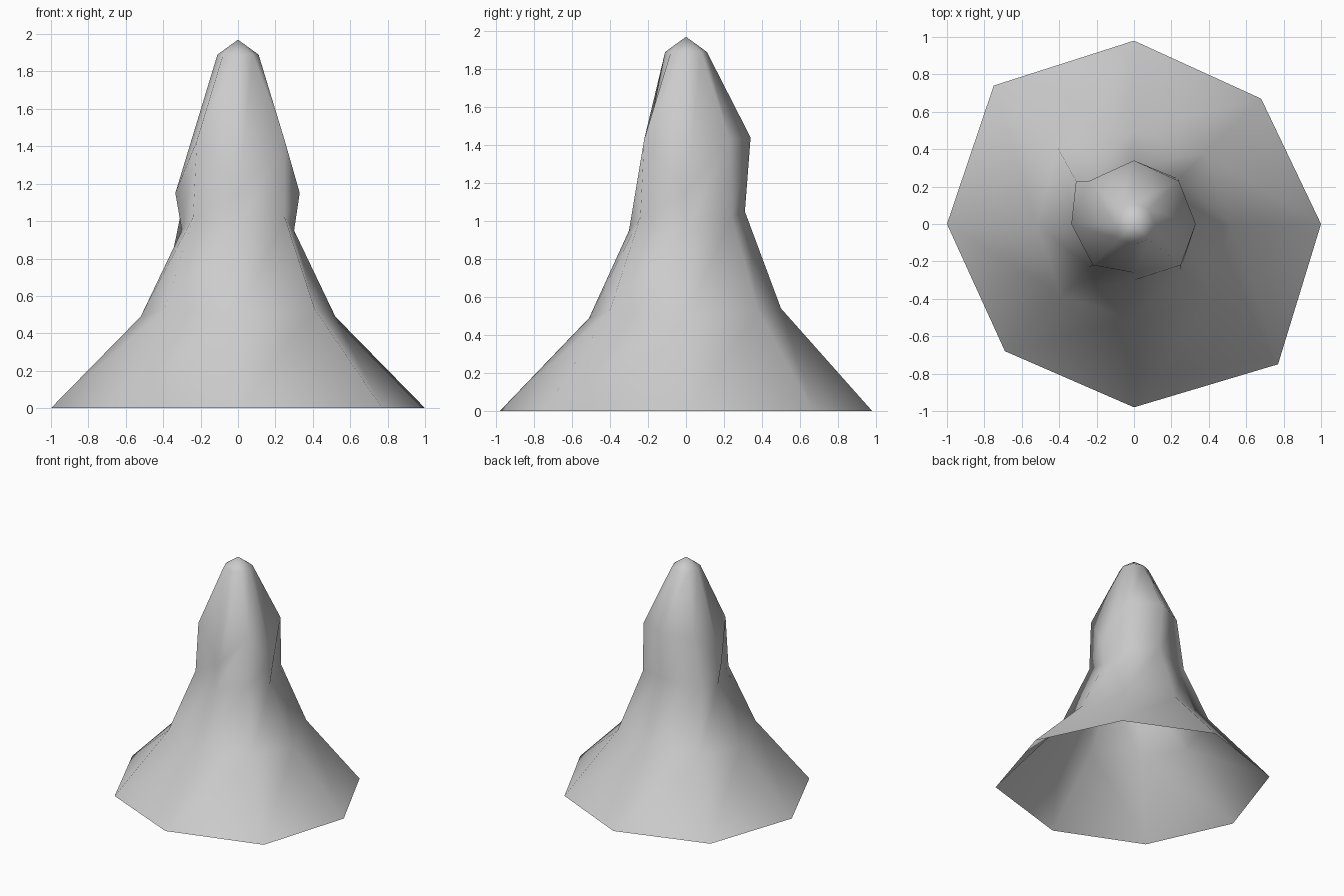
import bpy

if "Cube" in bpy.data.objects:
    bpy.data.objects.remove(bpy.data.objects["Cube"], do_unlink=True)

grey = bpy.data.materials.new("plain grey")
grey.use_nodes = True
grey.diffuse_color = (0.6, 0.6, 0.6, 1)
grey.node_tree.nodes["Principled BSDF"].inputs["Base Color"].default_value = (0.6, 0.6, 0.6, 1)

# Eight slightly uneven ribs, counter-clockwise from +x, each from hem to crown
# Every point is (x, y, z)
diagonal_tip = 0.08
ribs = [
    [(1, 0, 0), (.52, 0, .49), (.30, 0, .95), (.33, 0, 1.15), (.11, 0, 1.89)],
    [(.68, .67, 0), (.38, .38, .53), (.24, .24, 1.02), (.24, .23, 1.43)],
    [(0, .98, 0), (0, .50, .54), (0, .31, 1.05), (0, .34, 1.44), (0, .11, 1.89)],
    [(-.75, .74, 0), (-.41, .41, .53), (-.31, .23, 1.02), (-.24, .23, 1.43)],
    [(-1, 0, 0), (-.52, 0, .49), (-.30, 0, .95), (-.335, 0, 1.15), (-.11, 0, 1.89)],
    [(-.69, -.68, 0), (-.39, -.38, .53), (-.24, -.23, 1.02), (-.22, -.22, 1.43)],
    [(0, -.98, 0), (0, -.51, .49), (0, -.30, .95), (0, -.26, 1.15), (0, -.11, 1.89)],
    [(.77, -.75, 0), (.41, -.40, .53), (.25, -.24, 1.02), (.25, -.22, 1.43)],
]
# Diagonal ribs share one crown radius
for rib in ribs[1::2]:
    x, y, _ = rib[0]
    rib.append((diagonal_tip if x > 0 else -diagonal_tip,
                diagonal_tip if y > 0 else -diagonal_tip, 1.89))

# Skin neighbouring ribs with quads, leave the hem open, close the crown with a fan
rows, sides = len(ribs[0]), len(ribs)
verts = [p for rib in ribs for p in rib] + [(0, 0, 1.97)]
apex = len(verts) - 1
faces = []
for i in range(sides):
    a, b = i * rows, (i + 1) % sides * rows
    for k in range(rows - 1):
        faces.append((a + k, b + k, b + k + 1, a + k + 1))
    faces.append((a + rows - 1, b + rows - 1, apex))

mesh = bpy.data.meshes.new("flared_cone")
mesh.from_pydata(verts, [], faces)
mesh.materials.append(grey)
mesh.shade_smooth()
cone = bpy.data.objects.new("flared_cone", mesh)
bpy.context.collection.objects.link(cone)
